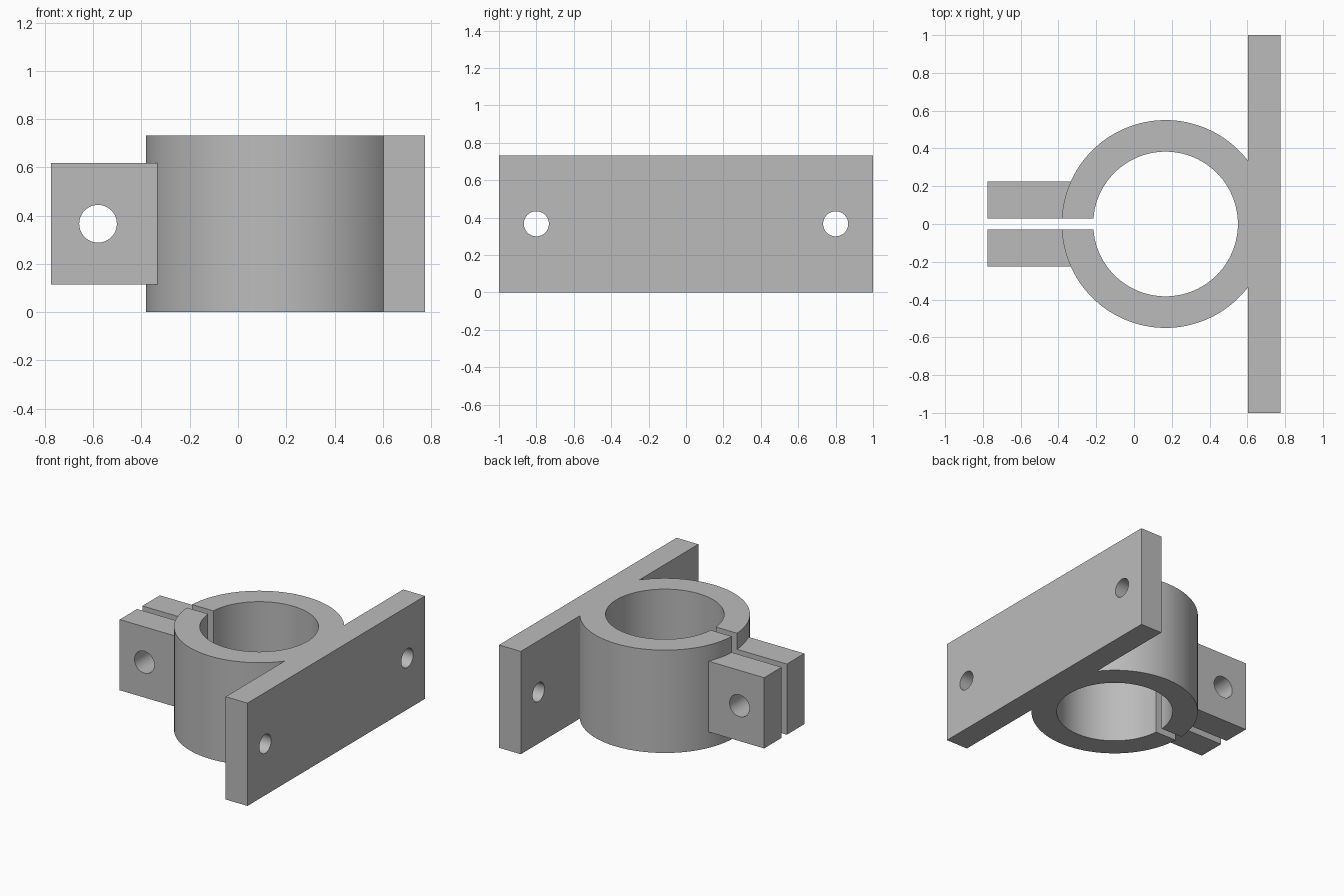
import bpy
from math import pi, radians
from mathutils import Vector

cube = bpy.data.objects.get("Cube")
if cube:
    bpy.data.objects.remove(cube, do_unlink=True)

HEIGHT = 0.733
MID = HEIGHT / 2
RING_X, OUTER_R, BORE_R = 0.167, 0.55, 0.383
PLATE_IN, PLATE_OUT = 0.603, 0.775
EAR_Y, EAR_HALF_H = 0.226, 0.252
SLOT_HALF = 0.029

grey = bpy.data.materials.new("plain grey")
grey.use_nodes = True
colour = (0.5, 0.5, 0.5, 1)
grey.diffuse_color = colour
grey.node_tree.nodes["Principled BSDF"].inputs["Base Color"].default_value = colour


def box(name, low, high):
    low, high = Vector(low), Vector(high)
    bpy.ops.mesh.primitive_cube_add(size=1, location=(low + high) / 2)
    ob = bpy.context.object
    ob.name = name
    ob.scale = high - low
    bpy.ops.object.transform_apply(location=True, rotation=True, scale=True)
    ob.data.materials.append(grey)
    return ob


def cylinder(name, centre, radius, depth, rotation=(0, 0, 0), sides=48):
    bpy.ops.mesh.primitive_cylinder_add(vertices=sides, radius=radius, depth=depth,
                                        location=centre, rotation=rotation)
    ob = bpy.context.object
    ob.name = name
    bpy.ops.object.transform_apply(location=True, rotation=True, scale=True)
    ob.data.materials.append(grey)
    return ob


def combine(body, tool, operation):
    mod = body.modifiers.new(operation, 'BOOLEAN')
    mod.operation = operation
    mod.solver = 'EXACT'
    mod.object = tool
    bpy.context.view_layer.objects.active = body
    bpy.ops.object.modifier_apply(modifier=mod.name)
    bpy.data.objects.remove(tool, do_unlink=True)


# Clamp ring, joined to the mounting plate and the ear block
body = cylinder("pipe_clamp_bracket", (RING_X, 0, MID), OUTER_R, HEIGHT, sides=128)
plate = box("mounting_plate", (PLATE_IN, -1, 0), (PLATE_OUT, 1, HEIGHT))
ears = box("clamp_ears", (-PLATE_OUT, -EAR_Y, MID - EAR_HALF_H),
           (RING_X - BORE_R, EAR_Y, MID + EAR_HALF_H))
combine(body, plate, 'UNION')
combine(body, ears, 'UNION')

# Pipe bore and the slot that splits the ring and the ears
combine(body, cylinder("bore", (RING_X, 0, MID), BORE_R, 2, sides=128), 'DIFFERENCE')
combine(body, box("slot", (-1, -SLOT_HALF, -1), (RING_X, SLOT_HALF, 2)), 'DIFFERENCE')

# Pinch bolt hole through both ears
combine(body, cylinder("ear_hole", (-0.58, 0, MID), 0.078, 1, (pi / 2, 0, 0)), 'DIFFERENCE')

# Mounting holes through the plate
for side in (-1, 1):
    hole = cylinder("plate_hole", (PLATE_OUT, side * 0.8, MID), 0.067, 1, (0, pi / 2, 0))
    combine(body, hole, 'DIFFERENCE')

# Smooth the round walls, keep the edges crisp
bpy.ops.object.select_all(action='DESELECT')
body.select_set(True)
bpy.context.view_layer.objects.active = body
bpy.ops.object.shade_smooth_by_angle(angle=radians(30))
